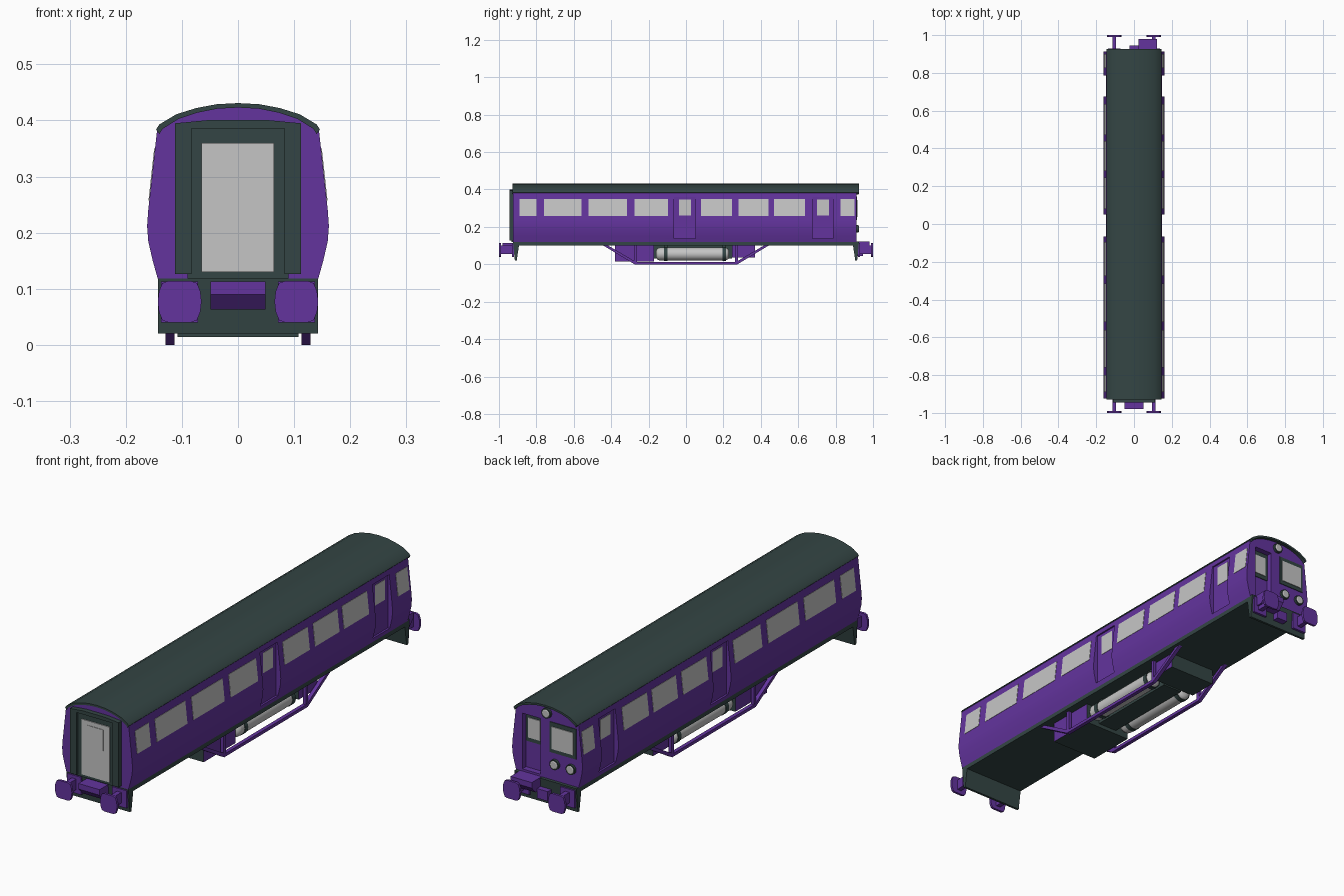
import bpy, bmesh, math

default = bpy.data.objects.get("Cube")
if default:
    bpy.data.objects.remove(default)


def material(name, r, g, b):
    m = bpy.data.materials.new(name)
    m.use_nodes = True
    m.diffuse_color = (r, g, b, 1)
    m.node_tree.nodes["Principled BSDF"].inputs["Base Color"].default_value = (r, g, b, 1)
    return m


PURPLE = material("purple paint", .125, .034, .34)
SLATE = material("dark slate", .034, .06, .058)
GREY = material("light grey", .56, .56, .56)


def prism(name, mat, pts, axis, a, b, smooth=False):
    """Extrude a 2D outline along x (outline y,z) or along y (outline x,z)."""
    bm = bmesh.new()
    place = (lambda p, t: (t, p[0], p[1])) if axis == "x" else (lambda p, t: (p[0], t, p[1]))
    ends = [[bm.verts.new(place(p, t)) for p in pts] for t in (a, b)]
    for end in ends:
        bm.faces.new(end)
    n = len(pts)
    for i in range(n):
        j = (i + 1) % n
        bm.faces.new((ends[0][i], ends[0][j], ends[1][j], ends[1][i]))
    bmesh.ops.recalc_face_normals(bm, faces=bm.faces)
    mesh = bpy.data.meshes.new(name)
    bm.to_mesh(mesh)
    bm.free()
    ob = bpy.data.objects.new(name, mesh)
    bpy.context.collection.objects.link(ob)
    mesh.materials.append(mat)
    if smooth:
        smooth_shade(ob)
    return ob


def activate(ob):
    bpy.ops.object.select_all(action='DESELECT')
    ob.select_set(True)
    bpy.context.view_layer.objects.active = ob


def smooth_shade(ob):
    activate(ob)
    bpy.ops.object.shade_smooth_by_angle(angle=math.radians(30))


def box(name, mat, x, y, z):
    return prism(name, mat, [(x[0], z[0]), (x[1], z[0]), (x[1], z[1]), (x[0], z[1])], "y", *y)


def cylinder(name, mat, r, depth, loc, bevel=0):
    bpy.ops.mesh.primitive_cylinder_add(vertices=24, radius=r, depth=depth, location=loc,
                                        rotation=(math.pi / 2, 0, 0))
    ob = bpy.context.object
    ob.name = name
    ob.data.materials.append(mat)
    if bevel:
        mod = ob.modifiers.new("rounded ends", 'BEVEL')
        mod.width, mod.segments, mod.limit_method = bevel, 4, 'ANGLE'
    smooth_shade(ob)
    return ob


def mirrored(half):
    """Complete a half outline that starts at the bottom and ends on the centre line."""
    return half + [(-x, z) for x, z in reversed(half) if x > 0]


# Body shell with recessed doorways
body = prism("body", PURPLE, mirrored([
    (.143, .118), (.152, .15), (.160, .185), (.162, .212), (.160, .24), (.144, .385),
    (.105, .408), (.055, .420), (0, .424)]), "y", -.925, .912)
doors = [((-.065, .05), (-.037, .027)), ((.675, .785), (.70, .765))]
cutters = [box("cab_door_cutter", PURPLE, (.032, .115), (.887, 1), (.13, .362))]
for s in (1, -1):
    for span, _ in doors:
        cutters.append(box("side_door_cutter", PURPLE, sorted((s * .14, s * .2)), span, (.137, .36)))
for cutter in cutters:
    cutter.hide_render = True
    mod = body.modifiers.new("doorway", 'BOOLEAN')
    mod.operation, mod.solver, mod.object = 'DIFFERENCE', 'EXACT', cutter
    activate(body)
    bpy.ops.object.modifier_apply(modifier=mod.name)
    bpy.data.objects.remove(cutter)
smooth_shade(body)

# Roof shell
outer = [(.146, .384), (.140, .393), (.110, .411), (.075, .422), (.038, .429), (0, .431)]
inner = [(x * .96, z - .008) for x, z in outer]
roof_outline = outer + [(-x, z) for x, z in outer[-2::-1]]
roof_outline += [(-x, z) for x, z in inner] + [(x, z) for x, z in inner[-2::-1]]
prism("roof", SLATE, roof_outline, "y", -.928, .926, smooth=True)

# Floor and sole bars
box("underframe", SLATE, (-.143, .143), (-.92, .92), (.1, .12))

# Side windows follow the inward slope of the upper wall
windows = [(-.89, -.80), (-.76, -.56), (-.52, -.315), (-.275, -.095),
           (.08, .245), (.28, .44), (.47, .635), (.825, .90)]


def wall(z):
    return .160 - (z - .24) * .016 / .145


for s in (1, -1):
    side = "left" if s > 0 else "right"
    for y in windows:
        outline = [(s * (wall(z) + d), z) for z, d in
                   ((.257, -.004), (.257, .0015), (.35, .0015), (.35, -.004))]
        prism(side + "_window", GREY, outline, "y", *y)
    for _, pane in doors:
        box(side + "_door_window", GREY, sorted((s * .138, s * .1415)), pane, (.262, .346))

# Front gangway: frame, back panel, door and door pane
box("gangway_panel", SLATE, (-.09, .09), (-.932, -.92), (.118, .39))
for s in (1, -1):
    box("gangway_jamb", SLATE, sorted((s * .083, s * .112)), (-.945, -.92), (.126, .386))
prism("gangway_header", SLATE, [(-.112, .386), (.112, .386), (.112, .395), (.05, .401),
                                (-.05, .401), (-.112, .395)], "y", -.945, -.92)
box("gangway_door", GREY, (-.065, .064), (-.936, -.93), (.13, .36))
box("gangway_door_pane", GREY, (-.037, .036), (-.938, -.935), (.255, .342))

# Rear cab: dark window surrounds, panes and lamps
box("cab_door_surround", SLATE, (.034, .113), (.886, .890), (.24, .36))
box("cab_door_window", GREY, (.047, .102), (.888, .893), (.257, .34))
box("cab_window_surround", SLATE, (-.134, -.012), (.908, .915), (.236, .362))
box("cab_window", GREY, (-.122, -.023), (.912, .918), (.252, .345))
for x, z in ((0, .395), (-.037, .19), (-.112, .19)):
    cylinder("lamp_rim", SLATE, .021, .02, (x, .912, z))
    cylinder("lamp_glass", GREY, .017, .026, (x, .912, z), bevel=.004)

# Headstocks, buffers and coupler boxes at both ends
for e, end in ((-1, "front"), (1, "rear")):
    prism(end + "_headstock", SLATE,
          [(e * y, z) for y, z in ((.925, .121), (.89, .121), (.905, .02), (.915, .02))],
          "x", -.143, .143)
    for x in (-.104, .104):
        box(end + "_buffer_base", PURPLE, (x - .033, x + .033), sorted((e * .92, e * .93)), (.04, .113))
        box(end + "_buffer_stem", PURPLE, (x - .01, x + .01), sorted((e * .92, e * .995)), (.056, .1))
        quarter = [(.039, 0), (.037, .018), (.031, .033), (.02, .037)]
        upper = quarter + [(-u, v) for u, v in reversed(quarter)]
        head = upper + [(u, -v) for u, v in reversed(upper) if v > 0]
        prism(end + "_buffer_head", PURPLE, [(x + u, .077 + v) for u, v in head],
              "y", e * .99, e * 1.0)
    shift, lift = (0, 0) if e < 0 else (.073, .01)
    prism(end + "_coupler_box", PURPLE,
          [(e * y, z + lift) for y, z in
           ((.915, .113), (.98, .113), (.98, .09), (.955, .063), (.915, .063))],
          "x", shift - .049, shift + .049)
box("rear_coupler", PURPLE, (-.025, .025), (.91, .945), (.045, .085))

# Underfloor equipment: cases with purple sides
for name, y, z in (("front_equipment_case", (-.38, -.17), (.014, .105)),
                   ("rear_equipment_case", (.245, .37), (.036, .105))):
    case = box(name, SLATE, (-.108, .108), y, z)
    case.data.materials.append(PURPLE)
    for f in case.data.polygons:
        f.material_index = int(abs(f.normal.x) > .5)
box("centre_equipment_case", SLATE, (-.045, .045), (-.17, .245), (.03, .105))

# Air tanks and trusses on each side
for s in (1, -1):
    cylinder("air_tank", GREY, .034, .39, (s * .08, .035, .055), bevel=.02)
    for y in (-.108, .205):
        cylinder("tank_strap", SLATE, .036, .02, (s * .08, y, .055))
        box("tank_hanger", SLATE, (s * .08 - .008, s * .08 + .008), (y - .01, y + .01), (.08, .105))
    truss = [(-.45, .105), (-.275, 0), (.275, 0), (.45, .105),
             (.425, .105), (.268, .013), (-.268, .013), (-.425, .105)]
    prism("truss_rail", PURPLE, truss, "x", s * .113, s * .129)
    for y in (-.27, .27):
        box("truss_post", PURPLE, sorted((s * .114, s * .128)), (y - .007, y + .007), (.006, .105))
